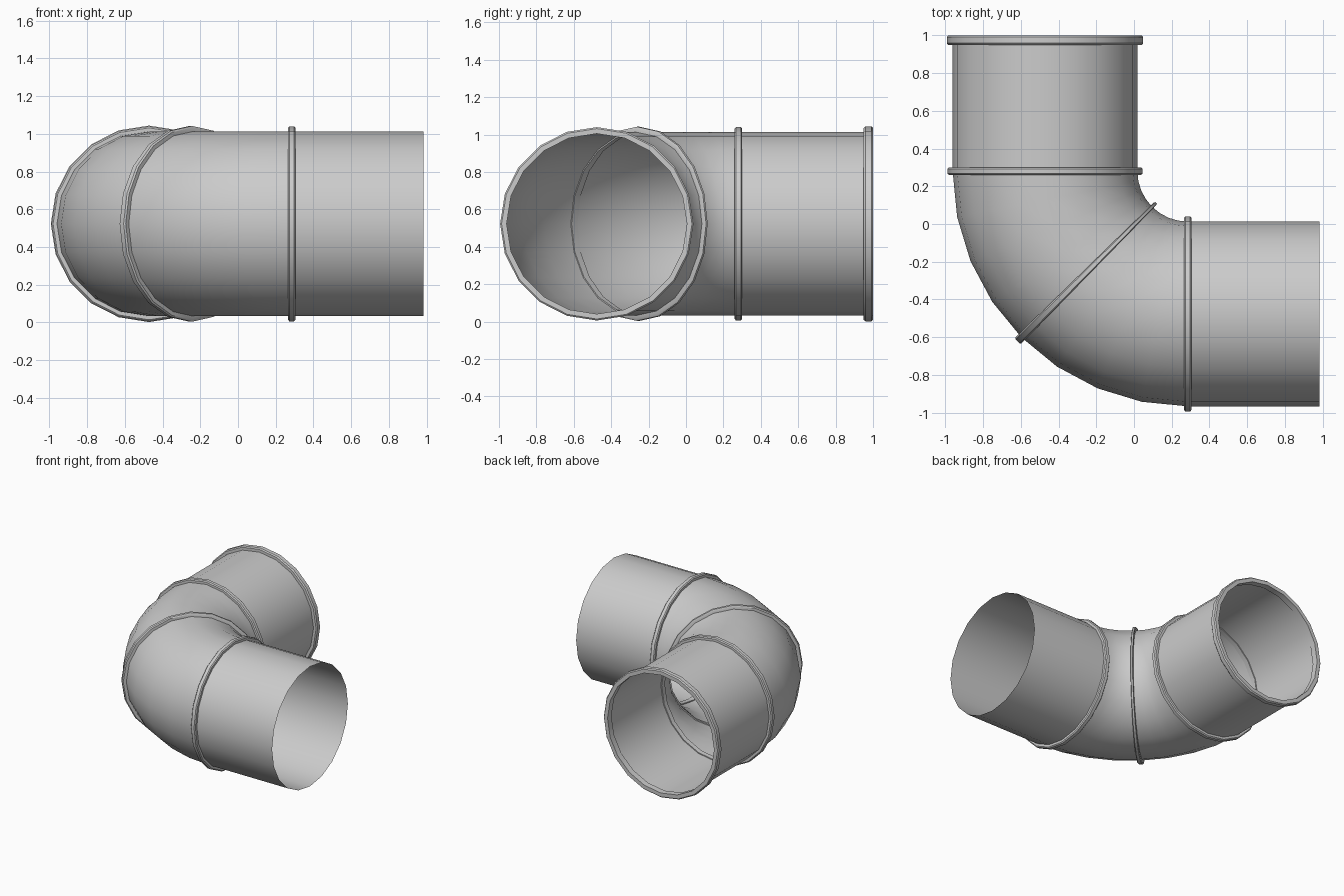
import bpy, bmesh
from math import radians, pi, sin, cos
from mathutils import Vector

if "Cube" in bpy.data.objects:
    bpy.data.objects.remove(bpy.data.objects["Cube"])

SIDES = 20                          # sides around the pipe
BEND = Vector((0.285, 0.28, 0.523)) # centre of the 90 degree bend
BEND_R = 0.757                      # bend radius to the pipe axis
PIPE_R = 0.49


def station(deg, along, r, tilt=0.0):
    """Circle of points across the pipe at a bend angle, shifted along the axis."""
    a = radians(deg)
    centre = BEND + Vector((cos(a), sin(a), 0)) * BEND_R + Vector((-sin(a), cos(a), 0)) * along
    u = Vector((cos(a + tilt), sin(a + tilt), 0))
    return [centre + r * (cos(2 * pi * i / SIDES) * u + Vector((0, 0, sin(2 * pi * i / SIDES))))
            for i in range(SIDES)]


def loft(name, stations, closed=False):
    """Skin the circles in order; closed joins the last one back to the first."""
    bm = bmesh.new()
    rings = [[bm.verts.new(p) for p in s] for s in stations]
    pairs = list(zip(rings, rings[1:]))
    if closed:
        pairs.append((rings[-1], rings[0]))
    for a, b in pairs:
        for i in range(SIDES):
            j = (i + 1) % SIDES
            bm.faces.new((a[i], a[j], b[j], b[i]))
    bmesh.ops.recalc_face_normals(bm, faces=bm.faces[:])
    mesh = bpy.data.meshes.new(name)
    bm.to_mesh(mesh)
    bm.free()
    ob = bpy.data.objects.new(name, mesh)
    bpy.context.collection.objects.link(ob)
    bpy.ops.object.select_all(action='DESELECT')
    ob.select_set(True)
    bpy.context.view_layer.objects.active = ob
    bpy.ops.object.shade_smooth_by_angle(angle=radians(35))
    return ob


def collar(name, deg, along, half, outer, tilt=0.0):
    """Raised seam band with chamfered outer corners, poking slightly inside."""
    c = 0.008
    profile = [(-1, 0.482), (-1, outer - c), (-0.65, outer), (0.65, outer),
               (1, outer - c), (1, 0.482)]
    loft(name, [station(deg, along + k * half, r, k * tilt) for k, r in profile], True)


# Thin open pipe walls
loft("back_pipe", [station(180, -0.715, PIPE_R), station(180, 0, PIPE_R)])
loft("elbow", [station(180 + 11.25 * i, 0, PIPE_R) for i in range(9)])
loft("side_pipe", [station(270, 0, PIPE_R), station(270, 0.70, PIPE_R)])

# Seam bands: the middle one widens toward the outside of the bend
collar("end_collar", 180, -0.695, 0.025, 0.521)
collar("back_seam", 180, 0, 0.02, 0.517)
collar("middle_seam", 225, 0, 0.016, 0.519, 0.013)
collar("side_seam", 270, 0, 0.02, 0.517)
